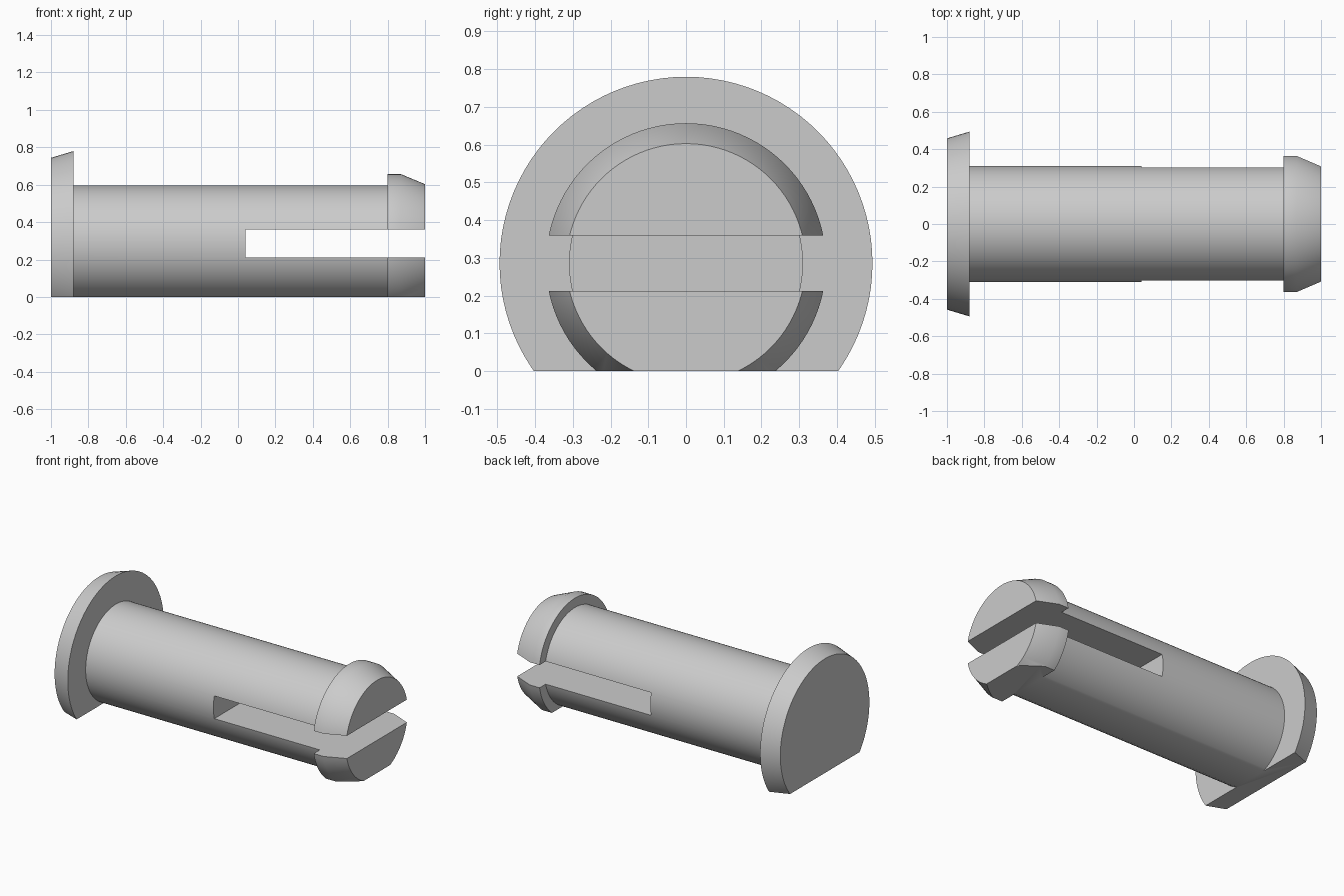
import bpy
import math
from mathutils import Matrix
import bmesh

cube = bpy.data.objects.get("Cube")
if cube:
    bpy.data.objects.remove(cube, do_unlink=True)

AXIS_Z = 0.286
SEGMENTS = 96

grey = bpy.data.materials.new("plain grey")
grey.use_nodes = True
colour = (0.6, 0.6, 0.6, 1)
grey.diffuse_color = colour
grey.node_tree.nodes["Principled BSDF"].inputs["Base Color"].default_value = colour


def add_object(name, bm):
    bmesh.ops.recalc_face_normals(bm, faces=bm.faces)
    mesh = bpy.data.meshes.new(name)
    bm.to_mesh(mesh)
    bm.free()
    obj = bpy.data.objects.new(name, mesh)
    bpy.context.collection.objects.link(obj)
    mesh.materials.append(grey)
    return obj


def turned(name, profile):
    """Turn an (x, radius) profile about the pin's axis and cap both ends."""
    bm = bmesh.new()
    rings = []
    for x, r in profile:
        angles = [2 * math.pi * i / SEGMENTS for i in range(SEGMENTS)]
        rings.append([bm.verts.new((x, r * math.sin(a), AXIS_Z + r * math.cos(a)))
                      for a in angles])
    for a, b in zip(rings, rings[1:]):
        for i in range(SEGMENTS):
            j = (i + 1) % SEGMENTS
            bm.faces.new((a[i], a[j], b[j], b[i]))
    bm.faces.new(rings[0])
    bm.faces.new(rings[-1])
    return add_object(name, bm)


def cutter(name, low, high):
    bm = bmesh.new()
    size = [h - l for l, h in zip(low, high)]
    centre = [(h + l) / 2 for l, h in zip(low, high)]
    bmesh.ops.create_cube(bm, size=1,
                          matrix=Matrix.Translation(centre) @ Matrix.Diagonal((*size, 1)))
    obj = add_object(name, bm)
    obj.hide_render = True
    return obj


# Flanged head, shaft and tapered snap end in one turned body
pin = turned("slotted_pin", [
    (-1, 0.458), (-0.88, 0.494), (-0.88, 0.31), (0.8, 0.31),
    (0.8, 0.371), (0.87, 0.371), (1, 0.317)])

# Flat underside and the slot that splits the snap end
cutters = [
    cutter("underside_cutter", (-2, -1, -1), (2, 1, 0)),
    cutter("slot_cutter", (0.04, -1, 0.212), (2, 1, 0.36)),
]
bpy.ops.object.select_all(action="DESELECT")
bpy.context.view_layer.objects.active = pin
pin.select_set(True)
for c in cutters:
    mod = pin.modifiers.new(c.name, "BOOLEAN")
    mod.operation = "DIFFERENCE"
    mod.solver = "EXACT"
    mod.object = c
    bpy.ops.object.modifier_apply(modifier=mod.name)
    bpy.data.objects.remove(c, do_unlink=True)

bpy.ops.object.shade_smooth_by_angle(angle=math.radians(30))
